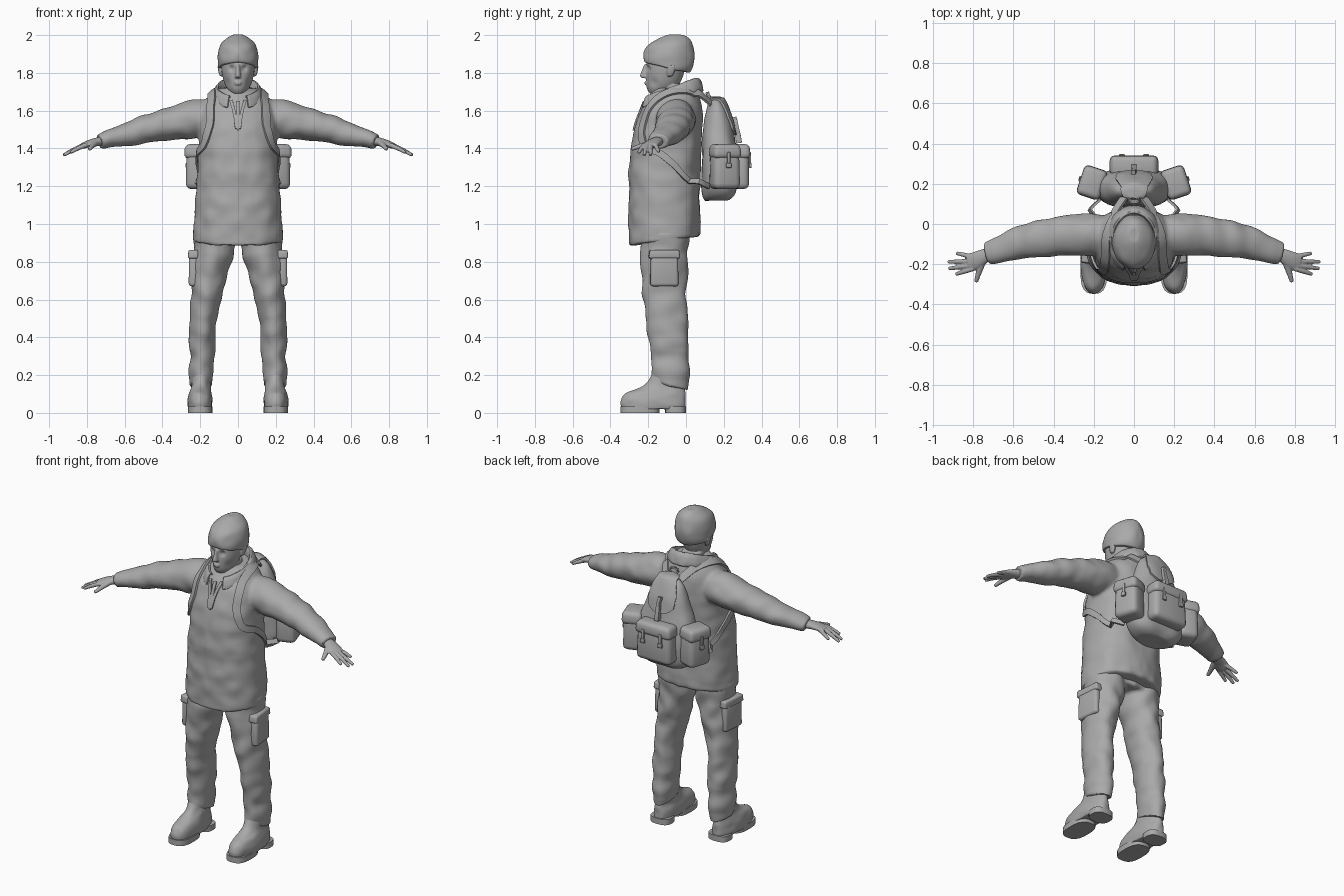
import bpy, bmesh, math
from mathutils import Vector, noise
from mathutils.bvhtree import BVHTree

if "Cube" in bpy.data.objects:
    bpy.data.objects.remove(bpy.data.objects["Cube"])

grey = bpy.data.materials.new("plain_grey")
grey.diffuse_color = (0.4, 0.4, 0.4, 1)
grey.use_nodes = True
grey.node_tree.nodes["Principled BSDF"].inputs["Base Color"].default_value = grey.diffuse_color


def finish(bm, name, sub=0, voxel=0, smooth=0, bevel=0, solid=0, fold=0, freq=14, dents=(), angle=40):
    """Turn a bmesh into a finished object, with modifiers applied, folds and shading."""
    bmesh.ops.recalc_face_normals(bm, faces=bm.faces)
    me = bpy.data.meshes.new(name)
    bm.to_mesh(me)
    bm.free()
    ob = bpy.data.objects.new(name, me)
    bpy.context.collection.objects.link(ob)
    if solid:
        m = ob.modifiers.new("solid", 'SOLIDIFY')
        m.thickness, m.offset = solid, 0
    if bevel:
        m = ob.modifiers.new("bevel", 'BEVEL')
        m.width, m.segments = bevel, 3
    if sub:
        m = ob.modifiers.new("sub", 'SUBSURF')
        m.levels = m.render_levels = sub
    if voxel:
        m = ob.modifiers.new("remesh", 'REMESH')
        m.mode, m.voxel_size = 'VOXEL', voxel
    if smooth:
        m = ob.modifiers.new("smooth", 'SMOOTH')
        m.iterations = smooth
    ev = ob.evaluated_get(bpy.context.evaluated_depsgraph_get())
    new = bpy.data.meshes.new_from_object(ev)
    ob.modifiers.clear()
    ob.data = new
    normals = [v.normal.copy() for v in new.vertices]
    for v, n in zip(new.vertices, normals):
        if fold:
            q = Vector((abs(v.co.x) * freq, v.co.y * freq * .6, v.co.z * freq))
            v.co += n * fold * noise.noise(q)
        for c, r, d in dents:
            w = math.exp(-(v.co - Vector(c)).length_squared / (r * r))
            v.co += Vector(d) * w
    new.materials.clear()
    new.materials.append(grey)
    bpy.ops.object.select_all(action='DESELECT')
    ob.select_set(True)
    bpy.context.view_layer.objects.active = ob
    bpy.ops.object.shade_smooth_by_angle(angle=math.radians(angle))
    return ob


def loft(bm, rings, n=16):
    """Closed skin through rings of (centre, U, V, power)."""
    shrink = lambda r: (r[0], r[1] * .96, r[2] * .96, r[3])
    rings = [shrink(rings[0])] + rings + [shrink(rings[-1])]
    rows = []
    for c, u, v, p in rings:
        row = []
        for i in range(n):
            a = 2 * math.pi * i / n
            f = lambda t: math.copysign(abs(t) ** (2 / p), t)
            row.append(bm.verts.new(c + u * f(math.cos(a)) + v * f(math.sin(a))))
        rows.append(row)
    for a, b in zip(rows, rows[1:]):
        for i in range(n):
            bm.faces.new((a[i], a[(i + 1) % n], b[(i + 1) % n], b[i]))
    bm.faces.new(rows[0])
    bm.faces.new(rows[-1])


def zr(z, yf, yb, hx, cx=0, tilt=0, p=2.0):
    """Level ring given by its front, back and half width."""
    h = (yb - yf) / 2
    return Vector((cx, (yf + yb) / 2, z)), Vector((hx, 0, 0)), Vector((0, h, h * tilt)), p


def tube(bm, pts, s=1, n=12):
    """Limb through (x, y, z, horizontal radius, vertical radius)."""
    c = [Vector((s * p[0], p[1], p[2])) for p in pts]
    rings = []
    for i, p in enumerate(pts):
        t = (c[min(i + 1, len(c) - 1)] - c[max(i - 1, 0)]).normalized()
        u = t.cross(Vector((0, 0, 1))).normalized()
        rings.append((c[i], u * p[3], u.cross(t) * p[4], 2.0))
    loft(bm, rings, n)


def rbox(name, loc, size, bevel, top=1.0, rz=0):
    bm = bmesh.new()
    bmesh.ops.create_cube(bm, size=1)
    for v in bm.verts:
        k = top if v.co.z > 0 else 1
        v.co = Vector((v.co.x * size[0] * k, v.co.y * size[1] * k, v.co.z * size[2]))
    ob = finish(bm, name, bevel=bevel)
    ob.location, ob.rotation_euler = loc, (0, 0, rz)
    return ob


def tree(ob):
    return BVHTree.FromPolygons([v.co for v in ob.data.vertices], [p.vertices for p in ob.data.polygons])


def strap(name, pts, width, bvh, s=1, cols=3, free=(), thick=.008, steps=6):
    """Band laid on a surface; points listed in free hang off it. width may vary per point."""
    P = [Vector((s * p[0], p[1], p[2])) for p in pts]
    W = width if isinstance(width, list) else [width] * len(P)
    line = []
    for i in range(len(P) - 1):
        for k in range(steps + (i == len(P) - 2)):
            t = k / steps
            a, b, c, d = P[max(i - 1, 0)], P[i], P[i + 1], P[min(i + 2, len(P) - 1)]
            q = .5 * (2 * b + (c - a) * t + (2 * a - 5 * b + 4 * c - d) * t * t + (3 * b - a - 3 * c + d) * t ** 3)
            line.append((q, W[i] + (W[i + 1] - W[i]) * t, i in free or i + 1 in free))
    bm, rows = bmesh.new(), []
    for i, (q, w, loose) in enumerate(line):
        tan = line[min(i + 1, len(line) - 1)][0] - line[max(i - 1, 0)][0]
        hit, nrm = bvh.find_nearest(q)[:2]
        side = tan.cross(nrm).normalized() * w / 2
        base = q if loose else hit
        row = []
        for j in range(cols):
            r = base + side * (2 * j / (cols - 1) - 1)
            if not loose:
                h, n2 = bvh.find_nearest(r)[:2]
                r = h + n2 * thick * .6
            row.append(bm.verts.new(r))
        rows.append(row)
    for a, b in zip(rows, rows[1:]):
        for j in range(cols - 1):
            bm.faces.new((a[j], a[j + 1], b[j + 1], b[j]))
    return finish(bm, name, solid=thick)


# jacket with sleeves
bm = bmesh.new()
loft(bm, [zr(.91, -.305, .075, .242, 0, .14, 2.3), zr(.96, -.306, .078, .24, 0, .12, 2.3),
          zr(1.08, -.306, .076, .232, 0, .05, 2.3), zr(1.2, -.306, .075, .222, 0, 0, 2.3),
          zr(1.35, -.303, .08, .212, 0, 0, 2.3), zr(1.48, -.285, .085, .212, 0, 0, 2.3),
          zr(1.58, -.25, .09, .215, 0, 0, 2.2), zr(1.64, -.22, .085, .19), zr(1.685, -.19, .075, .15),
          zr(1.72, -.165, .055, .10)], 24)
for s in (1, -1):
    tube(bm, [(.1, -.055, 1.57, .1, .09), (.2, -.055, 1.562, .108, .108), (.3, -.055, 1.543, .105, .096),
              (.4, -.06, 1.522, .1, .084), (.5, -.08, 1.498, .092, .075), (.6, -.105, 1.472, .08, .062),
              (.7, -.137, 1.445, .068, .046), (.735, -.147, 1.435, .058, .043)], s, 16)
jacket = finish(bm, "jacket", sub=2, voxel=.009, smooth=4, fold=.008, freq=13)
skin = tree(jacket)

# turned-down collar, open at the front
bm, rows = bmesh.new(), []
for i in range(33):
    a = math.radians(-158 + 316 * i / 32)
    sn, cs = math.sin(a), math.cos(a)
    row = []
    for k, z in ((.86, 1.64 + .05 * cs), (.86, 1.70 + .05 * cs), (.92, 1.727 + .048 * cs),
                 (1.04, 1.72 + .048 * cs), (1.13, 1.685 + .05 * cs), (1.17, 1.655 + .045 * cs)):
        row.append(bm.verts.new((sn * .115 * k, -.077 + cs * .143 * k, z)))
    rows.append(row)
for a, b in zip(rows, rows[1:]):
    for j in range(5):
        bm.faces.new((a[j], a[j + 1], b[j + 1], b[j]))
finish(bm, "collar", solid=.014, sub=1, fold=.006, freq=20)

# neck opening edges and zip
strap("zip", [(0, -.24, 1.66), (0, -.28, 1.58), (0, -.3, 1.5)], [.02, .016, .01], skin)
for s in (1, -1):
    strap("opening_edge", [(.045, -.24, 1.67), (.022, -.27, 1.6), (.006, -.3, 1.51)], .016, skin, s)

# trousers
bm = bmesh.new()
loft(bm, [zr(.90, -.22, .015, .2), zr(1.0, -.25, .03, .21)])
for s in (1, -1):
    loft(bm, [zr(.14, -.183, .02, .062, s * .193, -.3), zr(.18, -.186, .02, .065, s * .193, -.25),
              zr(.27, -.186, .02, .069, s * .194, -.1), zr(.4, -.198, .02, .072, s * .19),
              zr(.5, -.215, .01, .076, s * .182), zr(.6, -.228, .003, .08, s * .172),
              zr(.75, -.238, .008, .1, s * .146), zr(.86, -.242, .015, .117, s * .125),
              zr(.96, -.245, .02, .115, s * .12)])
finish(bm, "trousers", sub=2, voxel=.009, smooth=3, fold=.013, freq=12)

# cargo pockets, boots, soles and heels
for s in (1, -1):
    rbox("cargo_pocket", (s * .228, -.115, .755), (.055, .15, .17), .016, .95, s * .1)
    rbox("cargo_flap", (s * .23, -.115, .84), (.055, .165, .045), .01, .95, s * .1)
    bm = bmesh.new()
    loft(bm, [zr(.02, -.345, -.003, .063, s * .2, 0, 2.5), zr(.05, -.35, 0, .067, s * .2, 0, 2.4),
              zr(.085, -.343, 0, .065, s * .2, 0, 2.3), zr(.112, -.315, -.002, .058, s * .2),
              zr(.13, -.25, -.004, .053, s * .197), zr(.16, -.195, -.008, .05, s * .195),
              zr(.25, -.17, -.01, .05, s * .193)], 20)
    finish(bm, "boot", sub=2, fold=.004, freq=25)
    for name, yf, yb in (("sole", -.348, -.14), ("heel", -.11, 0)):
        bm = bmesh.new()
        loft(bm, [zr(0, yf, yb, .066, s * .2, 0, 2.7), zr(.035, yf, yb, .066, s * .2, 0, 2.7)], 28)
        finish(bm, name)

# hands
for s in (1, -1):
    bm = bmesh.new()
    tube(bm, [(.69, -.14, 1.44, .03, .028), (.74, -.155, 1.437, .035, .025),
              (.785, -.183, 1.427, .047, .02), (.825, -.194, 1.412, .046, .016)], s)
    for x0, y0, x1, y1, z1 in ((.80, -.222, .887, -.25, 1.378), (.81, -.206, .922, -.222, 1.364),
                               (.81, -.186, .926, -.188, 1.364), (.80, -.164, .884, -.145, 1.383)):
        xm, ym = (x0 + x1) / 2, (y0 + y1) / 2
        tube(bm, [(x0, y0, 1.42, .014, .014), (xm, ym, (1.428 + z1) / 2, .013, .013), (x1, y1, z1, .01, .009)], s, 8)
    tube(bm, [(.75, -.18, 1.432, .02, .018), (.772, -.235, 1.415, .017, .015), (.786, -.289, 1.396, .011, .01)], s, 8)
    finish(bm, "hand", sub=2, voxel=.004, smooth=3)

# head with nose, brow, lips, ears and neck
bm = bmesh.new()
loft(bm, [zr(1.69, -.192, -.11, .036), zr(1.712, -.21, -.05, .058), zr(1.75, -.214, -.025, .077),
          zr(1.79, -.214, -.01, .086), zr(1.83, -.214, 0, .092), zr(1.88, -.21, .01, .093),
          zr(1.94, -.16, -.02, .06)])
loft(bm, [zr(1.60, -.15, .01, .07), zr(1.74, -.145, .0, .065)])
loft(bm, [zr(1.772, -.232, -.19, .016), zr(1.782, -.25, -.19, .019), zr(1.80, -.24, -.19, .013),
          zr(1.845, -.223, -.19, .011)], 10)
for z, h in ((1.750, .022), (1.741, .019)):
    loft(bm, [zr(z - .005, -.22, -.19, h), zr(z + .004, -.221, -.19, h)], 10)
for s in (1, -1):
    loft(bm, [zr(1.782, -.1, -.07, .008, s * .088), zr(1.81, -.105, -.055, .013, s * .094),
              zr(1.84, -.1, -.05, .012, s * .097)], 10)
eyes = [((s * .034, -.205, 1.823), .017, (0, .011, 0)) for s in (1, -1)]
brows = [((s * .034, -.207, 1.847), .014, (0, -.007, 0)) for s in (1, -1)]
cheeks = [((s * .055, -.17, 1.75), .025, (-s * .004, .006, 0)) for s in (1, -1)]
finish(bm, "head", sub=2, voxel=.004, smooth=3, dents=eyes + brows + cheeks, angle=60)

# knitted hat with turned-up band
bm = bmesh.new()
loft(bm, [zr(1.828, -.223, .022, .104, 0, -.24), zr(1.845, -.227, .036, .108, 0, -.22),
          zr(1.885, -.227, .046, .11, 0, -.18), zr(1.93, -.212, .046, .104, 0, -.1),
          zr(1.967, -.175, .032, .084, 0, 0), zr(1.993, -.125, .005, .052), zr(2.003, -.09, -.02, .025)], 20)
finish(bm, "hat", sub=2, fold=.006, freq=16)

# backpack body
bm = bmesh.new()
loft(bm, [zr(1.125, .10, .23, .10, p=2.4), zr(1.15, .085, .265, .165, p=2.6), zr(1.22, .08, .28, .19, p=2.6),
          zr(1.36, .08, .28, .185, p=2.6), zr(1.47, .088, .262, .155, p=2.5), zr(1.57, .10, .235, .12, p=2.4),
          zr(1.63, .112, .215, .095), zr(1.66, .13, .19, .06)], 20)
pack = finish(bm, "backpack", sub=2, fold=.008, freq=11)
cloth = tree(pack)

# pack lid with its fastening
strap("pack_lid", [(0, .13, 1.665), (0, .2, 1.65), (0, .25, 1.58), (0, .265, 1.51), (0, .275, 1.475)],
      [.1, .15, .19, .17, .07], cloth, cols=11, thick=.012)
strap("lid_strap", [(0, .27, 1.57), (0, .285, 1.5), (0, .29, 1.43)], .022, cloth, thick=.03)
strap("carry_loop", [(-.03, .13, 1.655), (-.02, .115, 1.69), (.02, .115, 1.69), (.03, .13, 1.655)], .02,
      cloth, free=(0, 1, 2, 3))

# pack pockets, each with a flap, strap and buckle
for x, y, rz, w, d in ((0, .285, 0, .24, .10), (.205, .205, 1.25, .15, .12), (-.205, .205, -1.25, .15, .12)):
    out = Vector((math.sin(rz), math.cos(rz), 0))
    c = Vector((x, y, 0))
    rbox("pack_pocket", c + Vector((0, 0, 1.29)), (w, d, .21), .03, .93, -rz)
    rbox("pocket_flap", c + out * .004 + Vector((0, 0, 1.385)), (w + .008, d + .006, .075), .024, .92, -rz)
    for k in ((-.06, .06) if w > .2 else (0,)):
        side = Vector((out.y, -out.x, 0)) * k
        rbox("pocket_strap", c + side + out * (d / 2 + .004) + Vector((0, 0, 1.34)), (.018, .01, .08), .003, 1, -rz)
        rbox("buckle", c + side + out * (d / 2 + .006) + Vector((0, 0, 1.31)), (.028, .014, .026), .004, 1, -rz)

# shoulder straps
for s in (1, -1):
    strap("shoulder_strap", [(.05, .13, 1.64), (.10, .05, 1.70), (.14, -.06, 1.71), (.148, -.17, 1.66),
                             (.165, -.25, 1.54), (.19, -.23, 1.42), (.22, -.13, 1.37), (.24, -.02, 1.28),
                             (.22, .07, 1.225), (.17, .12, 1.2)], [.045] * 5 + [.04, .036, .03, .028, .028],
          skin, s, free=(0, 9), thick=.012)
